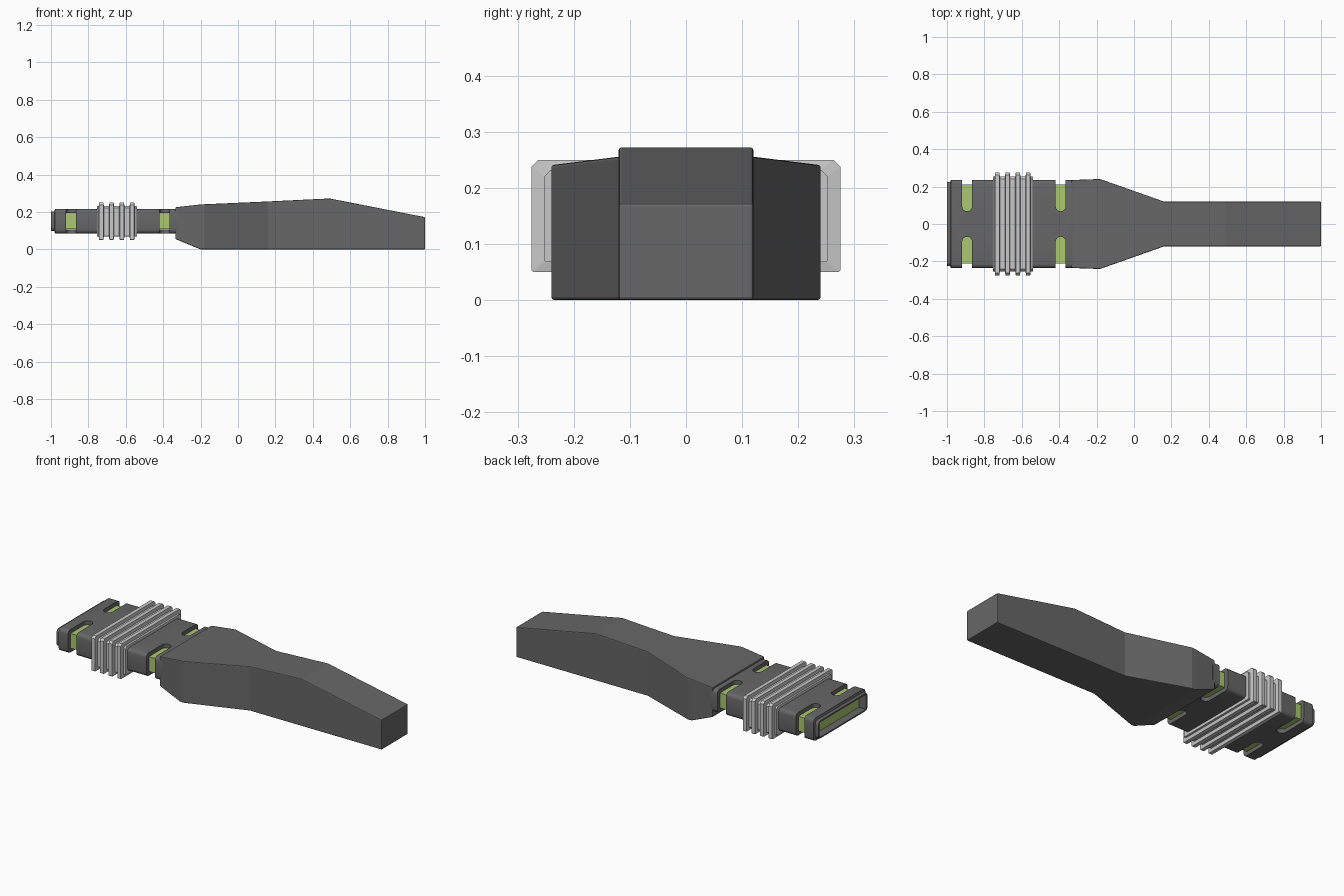
import bpy, bmesh, math

if "Cube" in bpy.data.objects:
    bpy.data.objects.remove(bpy.data.objects["Cube"])


def material(name, rgb):
    m = bpy.data.materials.new(name)
    m.diffuse_color = (*rgb, 1)
    m.use_nodes = True
    m.node_tree.nodes["Principled BSDF"].inputs["Base Color"].default_value = m.diffuse_color
    return m


DARK = material("dark grey", (0.135, 0.135, 0.135))
GREEN = material("lime green", (0.40, 0.58, 0.16))
LIGHT = material("light grey", (0.58, 0.58, 0.58))
MID_Z = 0.15  # height of the barrel axis


def section(hy, z0, z1, r_top, r_low, segs):
    """Rectangle in y/z with rounded or square corners."""
    pts = []
    for i, (sy, sz) in enumerate([(1, 1), (-1, 1), (-1, -1), (1, -1)]):
        r = r_top if sz > 0 else r_low
        cy, cz = sy * (hy - r), (z1 - r if sz > 0 else z0 + r)
        for k in range(segs + 1 if r else 1):
            a = math.pi / 2 * (i + k / segs)
            pts.append((cy + r * math.cos(a), cz + r * math.sin(a)))
    return pts


def finish(bm, name, mat):
    bmesh.ops.recalc_face_normals(bm, faces=bm.faces[:])
    me = bpy.data.meshes.new(name)
    bm.to_mesh(me)
    bm.free()
    ob = bpy.data.objects.new(name, me)
    bpy.context.collection.objects.link(ob)
    if mat:
        me.materials.append(mat)
    return ob


def loft(name, stations, mat, r_top=0, r_low=0, segs=1):
    """Skin sections along x; each station is (x, half width, bottom, top)."""
    bm = bmesh.new()
    rings = [[bm.verts.new((x, y, z)) for y, z in section(hy, z0, z1, r_top, r_low, segs)]
             for x, hy, z0, z1 in stations]
    n = len(rings[0])
    for a, b in zip(rings, rings[1:]):
        for i in range(n):
            j = (i + 1) % n
            bm.faces.new((a[i], a[j], b[j], b[i]))
    bm.faces.new(rings[0])
    bm.faces.new(rings[-1])
    return finish(bm, name, mat)


def around(x, hy, hz):
    return (x, hy, MID_Z - hz, MID_Z + hz)


def apply_modifiers(ob):
    bpy.ops.object.select_all(action='DESELECT')
    bpy.context.view_layer.objects.active = ob
    ob.select_set(True)
    for m in list(ob.modifiers):
        bpy.ops.object.modifier_apply(modifier=m.name)


# Handle: wide by the barrel, narrow towards the grip end
handle = loft("handle", [(-0.335, 0.235, 0.055, 0.225), (-0.20, 0.24, 0, 0.24),
                         (-0.18, 0.24, 0, 0.241), (0.16, 0.12, 0, 0.256),
                         (0.49, 0.12, 0, 0.272), (1.0, 0.12, 0, 0.172)], DARK)
bev = handle.modifiers.new("edge", 'BEVEL')
bev.width, bev.segments = 0.005, 2
bev.limit_method, bev.angle_limit = 'ANGLE', math.radians(40)
apply_modifiers(handle)

# Barrel shell with a narrower lip at the open end
barrel = loft("barrel_shell", [around(-1.0, 0.224, 0.051), around(-0.982, 0.226, 0.053),
                               around(-0.978, 0.236, 0.066), around(-0.32, 0.236, 0.066)],
              DARK, 0.022, 0.022, 4)

# Cutters: the hollow inside, and four round-ended side slots
hollow = loft("hollow_cutter", [around(-1.05, 0.212, 0.043), around(-0.345, 0.212, 0.043)], None)
bm = bmesh.new()
R = 0.027
for cx in (-0.892, -0.392):
    for s in (1, -1):
        arc = [(cx + R * math.cos(math.pi * k / 10), s * (0.095 - R * math.sin(math.pi * k / 10)))
               for k in range(11)]
        pts = arc + [(cx - R, s * 0.3), (cx + R, s * 0.3)]
        face = bm.faces.new([bm.verts.new((x, y, 0.02)) for x, y in pts])
        ext = bmesh.ops.extrude_face_region(bm, geom=[face])
        top = [v for v in ext["geom"] if isinstance(v, bmesh.types.BMVert)]
        bmesh.ops.translate(bm, verts=top, vec=(0, 0, 0.26))
slots = finish(bm, "slot_cutter", None)

for cutter in (hollow, slots):
    cutter.hide_render = True
    mod = barrel.modifiers.new("cut", 'BOOLEAN')
    mod.operation, mod.solver, mod.object = 'DIFFERENCE', 'EXACT', cutter
bpy.context.view_layer.update()
apply_modifiers(barrel)
for cutter in (hollow, slots):
    bpy.data.objects.remove(cutter)
bpy.ops.object.shade_smooth_by_angle(angle=math.radians(35))

# Green core seen through the slots and the open end
loft("inner_core", [around(-0.955, 0.2115, 0.0425), around(-0.346, 0.2115, 0.0425)], GREEN)

# Ribbed sleeve around the barrel with four raised ridges
low, high = (0.253, 0.082), (0.275, 0.1)
stations = [around(-0.755, *low)]
for i in range(4):
    c = -0.731 + 0.055 * i
    stations += [around(c - 0.014, *low), around(c - 0.011, *high),
                 around(c + 0.011, *high), around(c + 0.014, *low)]
stations.append(around(-0.54, *low))
loft("ribbed_sleeve", stations, LIGHT, 0.012, 0.003)
